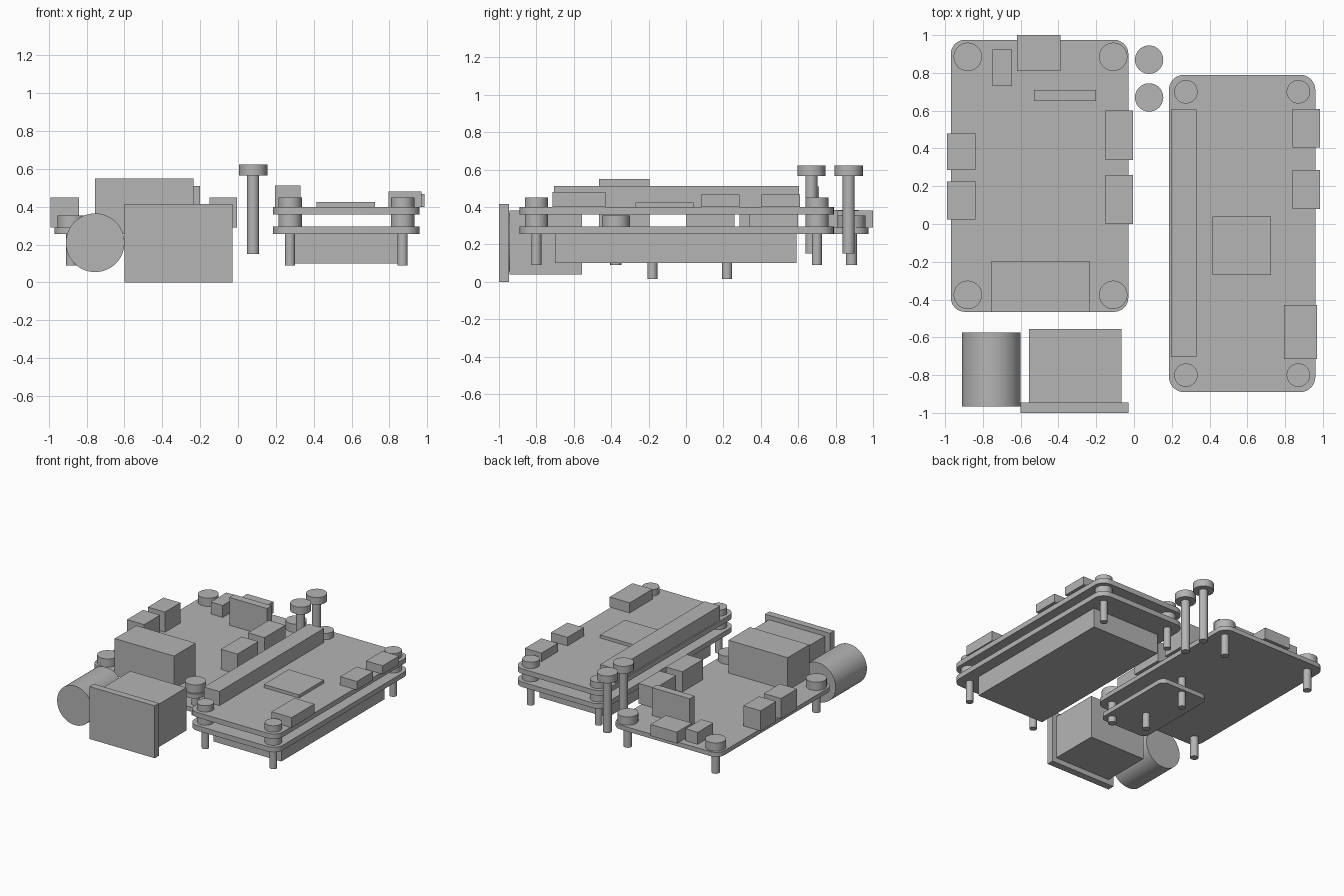
import bpy
import bmesh
from math import pi, radians
from mathutils import Matrix, Vector

cube = bpy.data.objects.get("Cube")
if cube:
    bpy.data.objects.remove(cube, do_unlink=True)

grey = bpy.data.materials.new("plain grey")
grey.use_nodes = True
COLOUR = (0.46, 0.46, 0.46, 1)
grey.diffuse_color = COLOUR
grey.node_tree.nodes["Principled BSDF"].inputs["Base Color"].default_value = COLOUR


def finish(name, bm, smooth=False):
    mesh = bpy.data.meshes.new(name)
    bm.to_mesh(mesh)
    bm.free()
    mesh.materials.append(grey)
    ob = bpy.data.objects.new(name, mesh)
    bpy.context.collection.objects.link(ob)
    if smooth:
        bpy.ops.object.select_all(action="DESELECT")
        ob.select_set(True)
        bpy.context.view_layer.objects.active = ob
        bpy.ops.object.shade_smooth_by_angle(angle=radians(30))
    return ob


def add_box(bm, x, y, z):
    """Axis-aligned block from (low, high) pairs."""
    centre = Vector([(a + b) / 2 for a, b in (x, y, z)])
    size = [b - a for a, b in (x, y, z)]
    mat = Matrix.Translation(centre) @ Matrix.Diagonal((*size, 1))
    return bmesh.ops.create_cube(bm, size=1, matrix=mat)["verts"]


def box(name, x, y, z):
    bm = bmesh.new()
    add_box(bm, x, y, z)
    return finish(name, bm)


def board(name, x, y, z, radius):
    """Circuit board with rounded corners."""
    bm = bmesh.new()
    add_box(bm, x, y, z)
    upright = [e for e in bm.edges
               if abs(e.verts[0].co.z - e.verts[1].co.z) > 0.01]
    bmesh.ops.bevel(bm, geom=upright, offset=radius, segments=8,
                    profile=0.5, affect="EDGES")
    return finish(name, bm, True)


def add_cylinder(bm, x, y, z, radius):
    mat = Matrix.Translation((x, y, (z[0] + z[1]) / 2))
    bmesh.ops.create_cone(bm, cap_ends=True, segments=40, radius1=radius,
                          radius2=radius, depth=z[1] - z[0], matrix=mat)


def screw(name, x, y, parts):
    """Stack of coaxial cylinders given as (low, high, radius)."""
    bm = bmesh.new()
    for low, high, radius in parts:
        add_cylinder(bm, x, y, (low, high), radius)
    return finish(name, bm, True)


BASE, TOP = 0.255, 0.29       # main board faces
LOW, HIGH = 0.36, 0.40        # upper board faces

# Main board with its corner screws
board("main_board", (-0.97, -0.03), (-0.465, 0.975), (BASE, TOP), 0.075)
for x in (-0.88, -0.11):
    for y in (-0.375, 0.885):
        screw("main_board_screw", x, y,
              [(0.09, BASE, 0.03), (TOP, 0.355, 0.075)])

# Connectors on the main board
box("front_socket", (-0.755, -0.235), (-0.465, -0.195), (TOP, 0.55))
box("upright_header", (-0.53, -0.20), (0.65, 0.71), (TOP, 0.51))
box("back_connector", (-0.62, -0.39), (0.81, 1.0), (TOP, 0.38))
box("small_component", (-0.75, -0.645), (0.73, 0.925), (TOP, 0.385))
for y in ((0.0, 0.26), (0.34, 0.60)):
    box("left_side_port", (-0.15, -0.005), y, (TOP, 0.45))
for y in ((0.025, 0.225), (0.285, 0.48)):
    box("right_side_port", (-0.99, -0.84), y, (TOP, 0.45))

# Small card hung below the main board
board("underside_card", (-0.47, -0.05), (-0.44, 0.26), (0.135, 0.17), 0.05)
for y in (-0.18, 0.22):
    screw("underside_card_screw", -0.265, y, [(0.015, BASE, 0.027)])

# Stacked pair of boards with spacers
for name, z in (("lower_stack_board", (BASE, 0.295)),
                ("upper_stack_board", (LOW, HIGH))):
    board(name, (0.185, 0.96), (-0.89, 0.79), z, 0.08)
for x in (0.275, 0.87):
    for y in (-0.80, 0.70):
        screw("stack_screw", x, y, [(0.09, BASE, 0.027),
              (0.295, LOW, 0.062), (HIGH, 0.45, 0.062)])
box("battery_block", (0.275, 0.87), (-0.70, 0.59), (0.10, BASE))

# Components on the upper board
box("long_header", (0.195, 0.33), (-0.705, 0.605), (HIGH, 0.512))
box("chip", (0.415, 0.725), (-0.27, 0.04), (HIGH, 0.425))
for y in ((0.08, 0.285), (0.405, 0.61)):
    box("stack_side_port", (0.84, 0.985), y, (HIGH, 0.467))
box("stack_front_port", (0.795, 0.97), (-0.715, -0.43), (HIGH, 0.48))

# Loose long screws
for y in (0.67, 0.87):
    screw("loose_screw", 0.08, y, [(0.15, 0.565, 0.032), (0.565, 0.623, 0.075)])

# Lying barrel
bm = bmesh.new()
mat = Matrix.Translation((-0.755, -0.77, 0.21)) @ Matrix.Rotation(pi / 2, 4, "X")
bmesh.ops.create_cone(bm, cap_ends=True, segments=64, radius1=0.155,
                      radius2=0.155, depth=0.39, matrix=mat)
finish("barrel", bm, True)

# Flanged panel socket
box("panel_socket_body", (-0.555, -0.065), (-0.945, -0.555), (0.04, 0.38))
box("panel_socket_flange", (-0.60, -0.03), (-1.0, -0.945), (0.0, 0.415))
